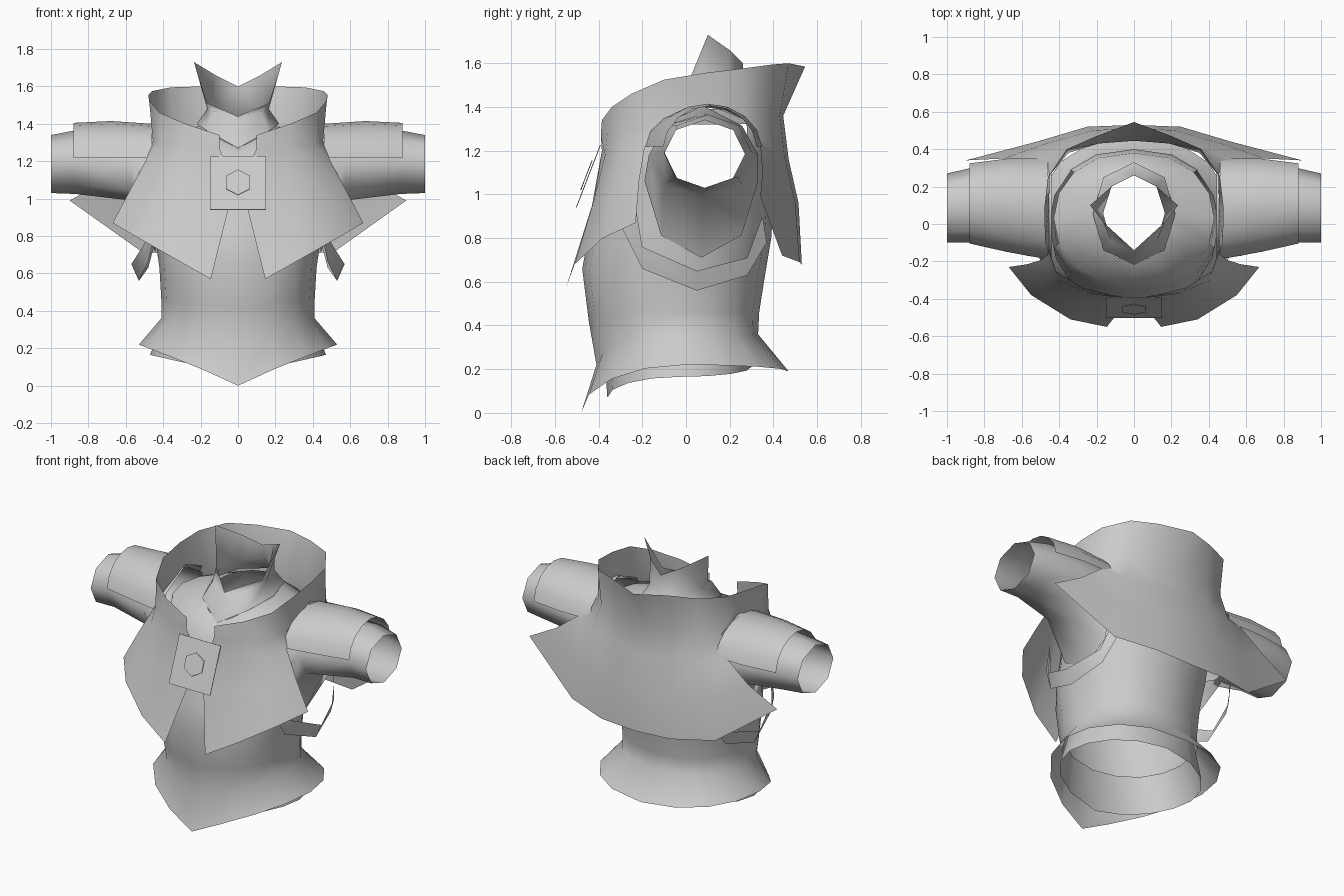
import bpy, bmesh
from math import sin, cos, pi, radians

cube = bpy.data.objects.get("Cube")
if cube:
    bpy.data.objects.remove(cube, do_unlink=True)

cloth = bpy.data.materials.new("grey_cloth")
cloth.use_nodes = True
grey = (0.6, 0.6, 0.6, 1)
cloth.diffuse_color = grey
cloth.node_tree.nodes["Principled BSDF"].inputs["Base Color"].default_value = grey


def finish(name, bm, smooth=True, mirror=True):
    """Turn a bmesh into an object, mirrored across the body."""
    bmesh.ops.remove_doubles(bm, verts=bm.verts, dist=0.001)
    bmesh.ops.recalc_face_normals(bm, faces=bm.faces)
    mesh = bpy.data.meshes.new(name)
    bm.to_mesh(mesh)
    bm.free()
    mesh.materials.append(cloth)
    for poly in mesh.polygons:
        poly.use_smooth = smooth
    obj = bpy.data.objects.new(name, mesh)
    bpy.context.collection.objects.link(obj)
    if mirror:
        mod = obj.modifiers.new("Mirror", "MIRROR")
        mod.use_clip = True
        mod.merge_threshold = 0.001
    return obj


def sheet(name, *blocks, closed=False, keep=None):
    """Skin blocks of equally long point rows with quads, welded together."""
    bm = bmesh.new()
    for rows in blocks:
        grid = [[bm.verts.new(p) for p in row] for row in rows]
        for low, high in zip(grid, grid[1:]):
            count = len(low)
            for i in range(count if closed else count - 1):
                j = (i + 1) % count
                face = bm.faces.new((low[i], low[j], high[j], high[i]))
                if keep and not keep(face.calc_center_median()):
                    bm.faces.remove(face)
    return finish(name, bm)


def body_ring(width, front, back, z_front, z_side, z_back, steps=8, front_power=0.85):
    """Half ring from front centre to back centre, with heights that vary."""
    points = []
    for i in range(steps + 1):
        a = pi * i / steps
        s, c = sin(a), cos(a)
        x = 0 if i in (0, steps) else width * s ** (front_power if c > 0 else 0.85)
        end = z_front if c > 0 else z_back
        y = (front + back) / 2 - (back - front) / 2 * c
        points.append((x, y, z_side + (end - z_side) * (1 - s)))
    return points


def arm_ring(x, cy, cz, ry, half, angles):
    return [(x, cy - ry * cos(a), cz + half * sin(a)) for a in angles]


# Torso with flared, pointed hem and open armholes
def outside_armhole(p):
    return not (p.x > 0.3 and -0.16 < p.y < 0.3 and 0.95 < p.z < 1.34)


torso_rings = [
    (0.41, -0.41, 0.33, 0.22, 0.36, 0.36),
    (0.41, -0.445, 0.335, 0.42, 0.46, 0.46),
    (0.42, -0.475, 0.36, 0.66, 0.63, 0.62),
    (0.445, -0.445, 0.39, 0.82, 0.8, 0.8),
    (0.455, -0.395, 0.4, 0.95, 0.95, 0.95),
    (0.46, -0.36, 0.4, 1.1, 1.1, 1.1),
    (0.43, -0.32, 0.38, 1.22, 1.32, 1.33),
    (0.2, -0.2, 0.3, 1.27, 1.39, 1.41),
]
hem = body_ring(0.53, -0.48, 0.47, 0.0, 0.22, 0.19, front_power=1.1)
sheet("torso", [hem] + [body_ring(*r) for r in torso_rings], keep=outside_armhole)

# Lining that shows below the hem
sheet("lining", [
    body_ring(0.39, -0.38, 0.31, 0.36, 0.38, 0.38),
    body_ring(0.47, -0.36, 0.3, 0.07, 0.165, 0.21),
])

# Inner neck collar with a flared foot and two tall tips
sheet("neck_collar", [
    body_ring(0.22, -0.22, 0.33, 1.27, 1.4, 1.42, steps=4),
    body_ring(0.165, -0.15, 0.265, 1.42, 1.48, 1.51, steps=4),
    [(0, -.14, 1.44), (.165, .01, 1.51), (.235, .1, 1.73), (.12, .2, 1.66), (0, .26, 1.6)],
])

# Mantle: standing collar, front panel and back panel share a crease line
collar_rim = [
    (.1, -.385, 1.34), (.28, -.34, 1.4), (.42, -.25, 1.46), (.475, -.1, 1.525),
    (.48, .08, 1.555), (.46, .25, 1.575), (.36, .4, 1.595), (.2, .47, 1.6), (0, .545, 1.585)]
crease = [
    (.1, -.39, 1.27), (.27, -.36, 1.28), (.41, -.27, 1.29), (.455, -.14, 1.31),
    (.455, .1, 1.41), (.45, .27, 1.34), (.35, .38, 1.36), (.19, .43, 1.36), (0, .445, 1.36)]
front_panel = [
    crease[:4],
    [(.07, -.385, 1.2), (.27, -.37, 1.18), (.43, -.29, 1.18), (.49, -.19, 1.21)],
    [(.05, -.43, .95), (.29, -.42, .98), (.49, -.34, 1.0), (.57, -.215, 1.06)],
    [(.145, -.55, .57), (.34, -.51, .68), (.55, -.38, .8), (.67, -.23, .87)],
]
back_panel = [
    crease[5:],
    [(.53, .34, 1.23), (.4, .4, 1.19), (.2, .45, 1.18), (0, .47, 1.16)],
    [(.7, .35, 1.1), (.47, .43, .97), (.22, .5, .96), (0, .515, .96)],
    [(.9, .34, .99), (.52, .44, .72), (.25, .52, .69), (0, .53, .68)],
]
sheet("mantle", [collar_rim, crease], front_panel, back_panel)

# Eight-sided inner sleeve, widening at the armhole
octagon = [i * pi / 4 for i in range(8)]
sleeve_rings = [
    (0.44, 0.07, 1.06, 0.26, 0.35),
    (0.57, 0.08, 1.18, 0.25, 0.19),
    (0.87, 0.1, 1.195, 0.2, 0.17),
    (1.0, 0.085, 1.185, 0.185, 0.155),
]
sheet("inner_sleeve", [arm_ring(*r, octagon) for r in sleeve_rings], closed=True)

# Outer sleeve shell over the top of the arm
arc = [radians(5 + 170 * i / 8) for i in range(9)]
shell_rings = [
    (0.46, 0.08, 1.2, 0.27, 0.2),
    (0.68, 0.1, 1.2, 0.25, 0.215),
    (0.88, 0.11, 1.2, 0.215, 0.205),
]
sheet("outer_sleeve", [arm_ring(*r, arc) for r in shell_rings])

# Loose band hanging below the armhole
sheet("armhole_band", [
    [(.45, -.24, 1.0), (.5, -.2, .76), (.57, .05, .65), (.5, .28, .71), (.45, .35, .9)],
    [(.44, -.29, .84), (.48, -.2, .66), (.53, .05, .56), (.48, .28, .63), (.44, .37, .78)],
])


# Tilted clasp plate and its raised six-sided badge
def plate(name, outline, lift):
    bm = bmesh.new()
    slope = 0.11 / 0.285
    bm.faces.new([bm.verts.new((x, -0.5 - lift + (z - 0.94) * slope, z))
                  for x, z in outline])
    obj = finish(name, bm, smooth=False, mirror=False)
    obj.modifiers.new("Solidify", "SOLIDIFY").thickness = 0.004


plate("clasp_plate", [(-.15, .94), (.15, .94), (.15, 1.225), (-.15, 1.225)], 0)
plate("clasp_badge",
      [(0.075 * sin(k * pi / 3), 1.088 + 0.068 * cos(k * pi / 3)) for k in range(6)], 0.015)
